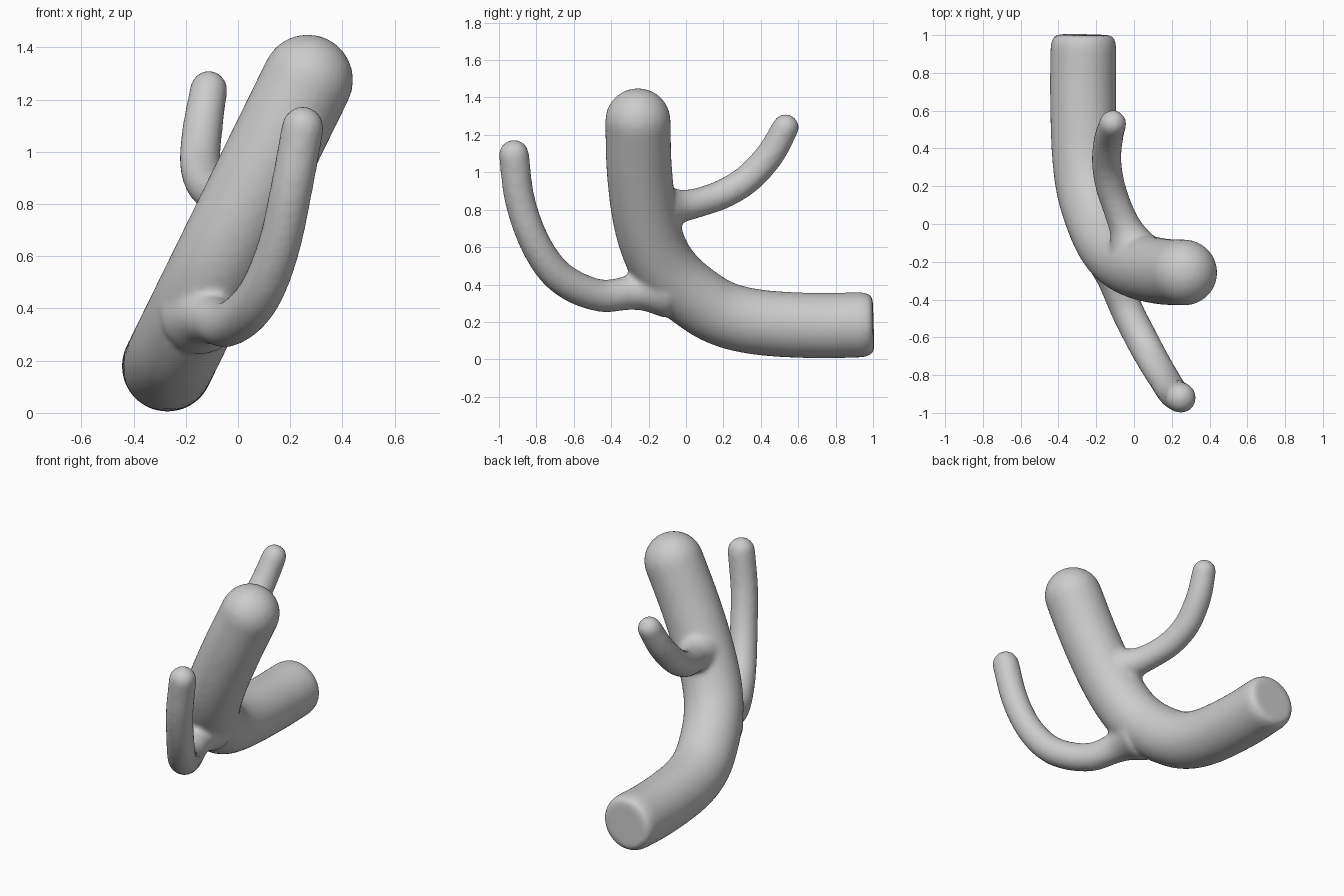
import bpy, bmesh, math
from mathutils import Vector

if "Cube" in bpy.data.objects:
    bpy.data.objects.remove(bpy.data.objects["Cube"])

SIDES = 40


def spline(keys, steps=8):
    """Catmull-Rom through (x, y, z, radius) keys."""
    k = [Vector(p) for p in keys]
    k = [2 * k[0] - k[1]] + k + [2 * k[-1] - k[-2]]
    out = []
    for i in range(1, len(k) - 2):
        a, b, c, d = k[i - 1:i + 3]
        for s in range(steps):
            t = s / steps
            out.append(0.5 * (2 * b + (c - a) * t + (2 * a - 5 * b + 4 * c - d) * t * t
                              + (3 * b - a - 3 * c + d) * t ** 3))
    out.append(k[-2])
    return [(p.to_3d(), p.w) for p in out]


def limb(name, keys, start_rim=()):
    """Round tube with a domed tip and an optional bevelled flat start."""
    path = spline(keys)
    n = len(path)
    dirs = [(path[min(i + 1, n - 1)][0] - path[max(i - 1, 0)][0]).normalized() for i in range(n)]
    rings = [(path[0][0] - dirs[0] * back, path[0][1] * f, dirs[0]) for back, f in start_rim]
    rings += [(p, r, d) for (p, r), d in zip(path, dirs)]
    p, r = path[-1]
    for i in range(1, 9):
        a = math.radians(i * 10.5)
        rings.append((p + dirs[-1] * r * math.sin(a), r * math.cos(a), dirs[-1]))
    bm = bmesh.new()
    side = rings[0][2].orthogonal()
    prev = None
    for c, r, d in rings:
        side = (side - d * side.dot(d)).normalized()
        up = d.cross(side)
        ring = []
        for j in range(SIDES):
            a = 2 * math.pi * j / SIDES
            ring.append(bm.verts.new(c + (side * math.cos(a) + up * math.sin(a)) * r))
        if prev:
            for j in range(SIDES):
                q = (j + 1) % SIDES
                bm.faces.new((prev[j], prev[q], ring[q], ring[j]))
        else:
            bm.faces.new(ring[::-1])
        prev = ring
    bm.faces.new(prev)
    bmesh.ops.recalc_face_normals(bm, faces=bm.faces)
    me = bpy.data.meshes.new(name)
    bm.to_mesh(me)
    bm.free()
    ob = bpy.data.objects.new(name, me)
    bpy.context.collection.objects.link(ob)
    return ob


# Trunk: lies along the ground at the back, then bends upward
trunk_yz = [(0.94, 0.185), (0.7, 0.18), (0.4, 0.197), (0.2, 0.243), (0.05, 0.33),
            (-0.08, 0.445), (-0.165, 0.58), (-0.22, 0.77), (-0.25, 1.02), (-0.257, 1.275)]
trunk = limb("branching_trunk",
             [(-0.27 + 0.49 * (z - 0.18), y, z, 0.175) for y, z in trunk_yz],
             [(0.062, 0.80), (0.057, 0.87), (0.04, 0.95)])

# Front arm: runs forward, then turns up
front_arm = limb("front_arm", [
    (-0.14, -0.13, 0.38, 0.16), (-0.12, -0.22, 0.37, 0.118), (-0.095, -0.31, 0.355, 0.092),
    (-0.04, -0.45, 0.34, 0.087), (0.035, -0.6, 0.39, 0.087), (0.1, -0.72, 0.485, 0.085),
    (0.16, -0.82, 0.65, 0.082), (0.205, -0.89, 0.86, 0.081), (0.248, -0.92, 1.093, 0.081)])

# Rear arm: sweeps back and up
rear_arm = limb("rear_arm", [
    (0.02, -0.2, 0.8, 0.16), (-0.01, -0.11, 0.81, 0.125), (-0.045, -0.02, 0.82, 0.088),
    (-0.085, 0.08, 0.842, 0.079), (-0.125, 0.2, 0.885, 0.079), (-0.145, 0.33, 0.965, 0.079),
    (-0.135, 0.45, 1.095, 0.077), (-0.112, 0.532, 1.24, 0.072)])

# Merge the arms into the trunk with soft joints
bpy.context.view_layer.objects.active = trunk
trunk.select_set(True)
for arm in (front_arm, rear_arm):
    m = trunk.modifiers.new("union", 'BOOLEAN')
    m.operation = 'UNION'
    m.solver = 'EXACT'
    m.object = arm
    bpy.ops.object.modifier_apply(modifier=m.name)
    bpy.data.objects.remove(arm)
m = trunk.modifiers.new("remesh", 'REMESH')
m.mode = 'VOXEL'
m.voxel_size = 0.015
bpy.ops.object.modifier_apply(modifier=m.name)
m = trunk.modifiers.new("soften", 'SMOOTH')
m.factor = 0.5
m.iterations = 10
bpy.ops.object.modifier_apply(modifier=m.name)
bpy.ops.object.shade_smooth()
